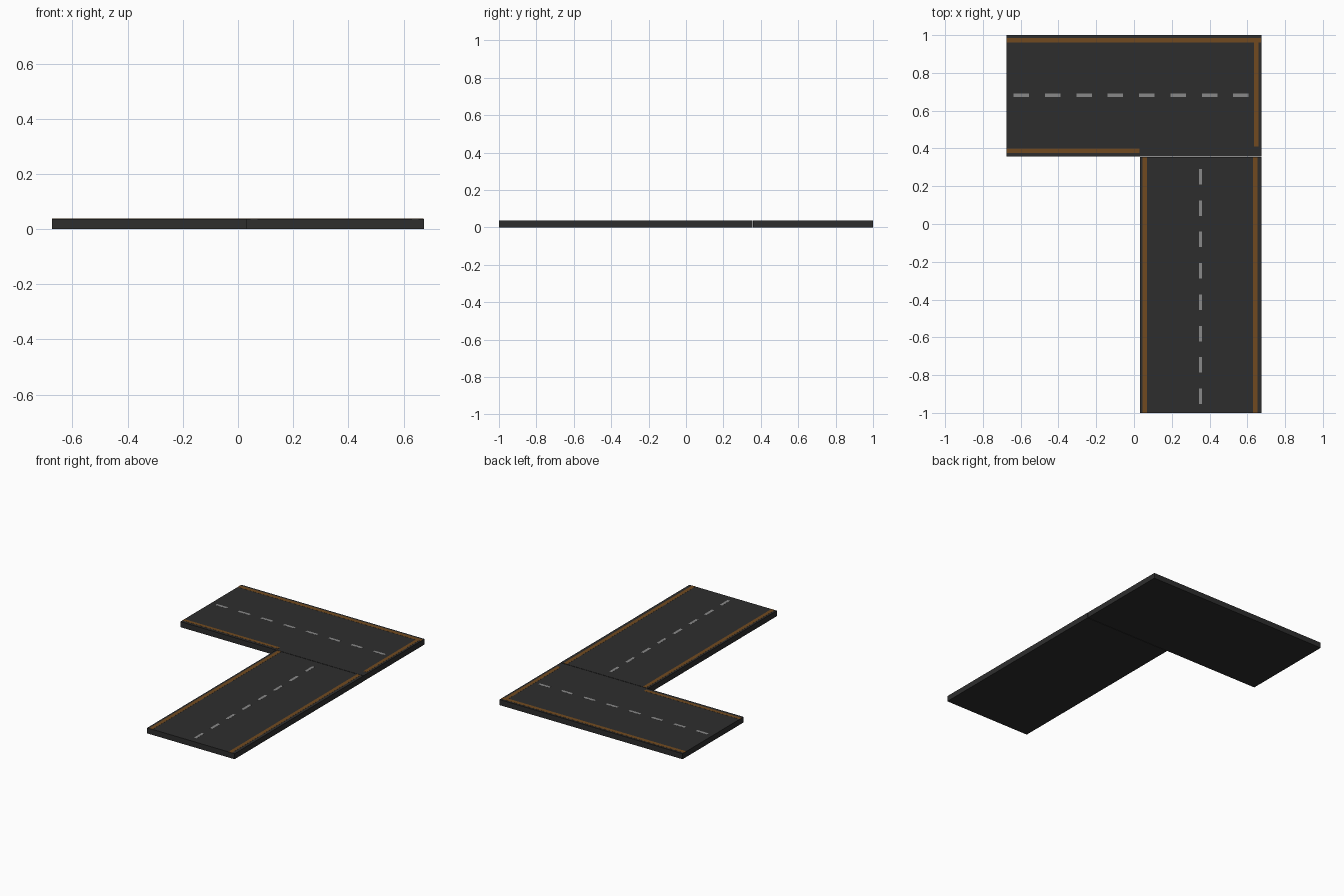
import bpy, bmesh
from mathutils import Matrix

if "Cube" in bpy.data.objects:
    bpy.data.objects.remove(bpy.data.objects["Cube"])

TOP = 0.037      # road surface height
PAINT = 0.0006   # paint thickness


def material(name, rgb):
    m = bpy.data.materials.new(name)
    m.diffuse_color = (*rgb, 1)
    m.use_nodes = True
    m.node_tree.nodes["Principled BSDF"].inputs["Base Color"].default_value = m.diffuse_color
    return m


asphalt = material("asphalt", (0.027, 0.027, 0.027))
amber = material("amber_paint", (0.165, 0.068, 0.014))
grey = material("pale_grey_paint", (0.25, 0.25, 0.25))


def boxes(name, rects, z0, z1, mat):
    """One object made of boxes, each rect is (x0, x1, y0, y1)."""
    bm = bmesh.new()
    for x0, x1, y0, y1 in rects:
        place = Matrix.Translation(((x0 + x1) / 2, (y0 + y1) / 2, (z0 + z1) / 2))
        size = Matrix.Diagonal((x1 - x0, y1 - y0, z1 - z0, 1))
        bmesh.ops.create_cube(bm, size=1, matrix=place @ size)
    me = bpy.data.meshes.new(name)
    bm.to_mesh(me)
    bm.free()
    me.materials.append(mat)
    ob = bpy.data.objects.new(name, me)
    bpy.context.collection.objects.link(ob)
    return ob


# Road slabs, with the hairline joint between them
boxes("cross_road", [(-0.675, 0.674, 0.358, 1.0)], 0, TOP, asphalt)
boxes("long_road", [(0.031, 0.675, -1.0, 0.355)], 0, TOP, asphalt)

# Edge lines
boxes("cross_road_edge_lines", [
    (-0.675, 0.672, 0.96, 0.986),
    (-0.675, 0.03, 0.377, 0.4),
    (0.636, 0.66, 0.41, 0.96),
], TOP, TOP + PAINT, amber)
boxes("long_road_edge_lines", [
    (0.045, 0.07, -1.0, 0.355),
    (0.63, 0.655, -1.0, 0.355),
], TOP, TOP + PAINT, amber)

# Centre dashes
step, half, thin = 0.166, 0.041, 0.009
boxes("cross_road_dashes",
      [(x - half, x + half, 0.681 - thin, 0.681 + thin)
       for x in (-0.596 + step * i for i in range(8))],
      TOP, TOP + PAINT / 2, grey)
boxes("long_road_dashes",
      [(0.352 - thin, 0.352 + thin, y - half, y + half)
       for y in (0.25 - step * i for i in range(8))],
      TOP, TOP + PAINT / 2, grey)
